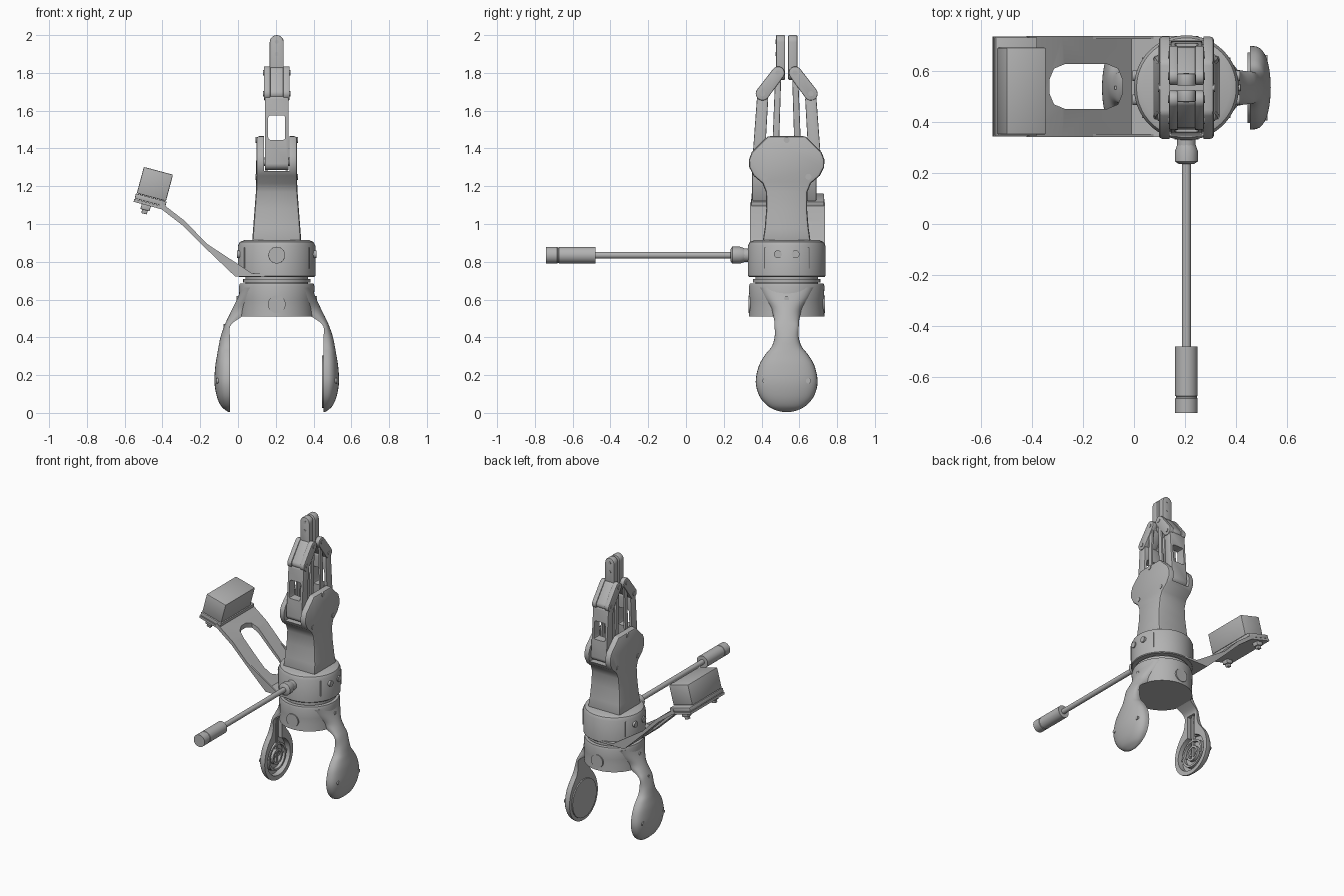
import bpy, bmesh
from math import sin, cos, pi, radians
from mathutils import Vector, Matrix

cube = bpy.data.objects.get("Cube")
if cube:
    bpy.data.objects.remove(cube, do_unlink=True)

grey = bpy.data.materials.new("plain_grey")
grey.use_nodes = True
GREY = (0.45, 0.45, 0.45, 1)
grey.diffuse_color = GREY
grey.node_tree.nodes["Principled BSDF"].inputs["Base Color"].default_value = GREY

CX, CY = 0.205, 0.533   # main vertical axis
made = []


def finish(name, bm, bevel=0.0, segments=2):
    bmesh.ops.recalc_face_normals(bm, faces=bm.faces)
    if bevel:
        sharp = [e for e in bm.edges if e.calc_face_angle(0) > 0.6]
        bmesh.ops.bevel(bm, geom=sharp, offset=bevel, segments=segments,
                        profile=0.5, affect='EDGES', clamp_overlap=True)
    mesh = bpy.data.meshes.new(name)
    bm.to_mesh(mesh)
    bm.free()
    mesh.materials.append(grey)
    ob = bpy.data.objects.new(name, mesh)
    bpy.context.collection.objects.link(ob)
    made.append(ob)
    return ob


def loft(name, rings, bevel=0.0):
    bm = bmesh.new()
    rows = [[bm.verts.new(p) for p in ring] for ring in rings]
    n = len(rows[0])
    for a, b in zip(rows, rows[1:]):
        for i in range(n):
            j = (i + 1) % n
            bm.faces.new((a[i], a[j], b[j], b[i]))
    bm.faces.new(rows[0])
    bm.faces.new(rows[-1])
    return finish(name, bm, bevel)


def place(axis, u, v, w):
    return Vector({'x': (w, u, v), 'y': (u, w, v), 'z': (u, v, w)}[axis])


def turned(name, axis, u, v, profile, seg=32):
    """Round part about an axis; profile lists (radius, position)."""
    turns = [2 * pi * i / seg for i in range(seg)]
    return loft(name, [[place(axis, u + r * cos(t), v + r * sin(t), w) for t in turns]
                       for r, w in profile])


def rod(name, axis, u, v, r, lo, hi, seg=32):
    return turned(name, axis, u, v, [(r, lo), (r, hi)], seg)


def prism(name, axis, pts, lo, hi, bevel=0.0):
    return loft(name, [[place(axis, u, v, w) for u, v in pts] for w in (lo, hi)], bevel)


def box(name, size, loc, bevel=0.0, tilt=0.0):
    bm = bmesh.new()
    bmesh.ops.create_cube(bm, size=1, matrix=Matrix.Diagonal((*size, 1)))
    ob = finish(name, bm, bevel)
    ob.data.transform(Matrix.Translation(loc) @ Matrix.Rotation(tilt, 4, 'Y'))
    return ob


def link(name, axis, ends, lo, hi):
    """Bar with rounded ends; ends lists (u, v, radius)."""
    bm = bmesh.new()
    for u, v, r in ends:
        for i in range(20):
            t = pi * i / 10
            for w in (lo, hi):
                bm.verts.new(place(axis, u + r * cos(t), v + r * sin(t), w))
    bmesh.ops.convex_hull(bm, input=bm.verts)
    bmesh.ops.dissolve_limit(bm, angle_limit=0.02, verts=bm.verts, edges=bm.edges)
    return finish(name, bm, 0.005)


def cut(target, cutter):
    cutter.hide_render = True
    mod = target.modifiers.new("cut", 'BOOLEAN')
    mod.object, mod.operation, mod.solver = cutter, 'DIFFERENCE', 'EXACT'
    bpy.context.view_layer.objects.active = target
    bpy.ops.object.modifier_apply(modifier=mod.name)
    made.remove(cutter)
    bpy.data.objects.remove(cutter, do_unlink=True)


# Hub, swivel neck and collar
turned("lower_hub", 'z', CX, CY, [(0.2, 0.51), (0.197, 0.56), (0.197, 0.6), (0.2, 0.67), (0.195, 0.685)], 64)
turned("swivel_neck", 'z', CX, CY, [(0.165, 0.68), (0.165, 0.69), (0.178, 0.69), (0.178, 0.71),
                                    (0.165, 0.71), (0.165, 0.73)], 64)
turned("collar", 'z', CX, CY, [(0.2, 0.72), (0.205, 0.725), (0.205, 0.885), (0.195, 0.905), (0.17, 0.915)], 64)
for s in (-1, 1):
    rod("hub_cap", 'y', CX, 0.575, 0.047, CY + s * 0.17, CY + s * 0.202)
    for dy in (-0.047, 0.047):
        rod("collar_screw", 'x', CY + dy, 0.84, 0.021, CX + s * 0.18, CX + s * 0.21, 16)
    for dy in (-0.115, 0.115):
        box("collar_slit", (0.012, 0.006, 0.11), (CX + s * 0.167, CY + dy, 0.82))


# Fork legs: rows of height, inner reach, outer reach, half depth
ROWS = [(0.665, 0.1, 0.187, 0.15), (0.61, 0.1, 0.207, 0.125), (0.55, 0.12, 0.235, 0.085),
        (0.5, 0.2, 0.26, 0.068), (0.46, 0.246, 0.278, 0.064), (0.4, 0.248, 0.298, 0.064),
        (0.35, 0.248, 0.308, 0.08), (0.31, 0.248, 0.315, 0.112), (0.25, 0.248, 0.325, 0.147),
        (0.165, 0.248, 0.33, 0.164), (0.09, 0.248, 0.318, 0.145), (0.04, 0.248, 0.297, 0.104),
        (0.015, 0.248, 0.272, 0.06), (0.005, 0.248, 0.256, 0.02)]


def smooth_rows(rows, steps=4):
    rows = [Vector(r) for r in rows]
    out = []
    for i in range(len(rows) - 1):
        a, b, c, d = (rows[max(0, min(k, len(rows) - 1))] for k in range(i - 1, i + 3))
        for k in range(steps):
            t = k / steps
            out.append(b + (c - a) * t / 2 + (a * 2 - b * 5 + c * 4 - d) * t * t / 2
                       + (b * 3 - a - c * 3 + d) * t ** 3 / 2)
    return out + [rows[-1]]


def leg(name, s):
    arcs = [pi * i / 20 for i in range(21)]
    return loft(name, [[(CX + s * (inner + (outer - inner) * max(sin(a), 0) ** 0.65),
                         CY + half * cos(a), z) for a in arcs]
                       for z, inner, outer, half in smooth_rows(ROWS)])


PAD_Z = 0.165
leg("left_leg", 1)
hollow_leg = leg("right_leg", -1)
rod("left_pad_disc", 'x', CY, PAD_Z, 0.138, CX + 0.24, CX + 0.26, 48)
cut(hollow_leg, rod("pad_cutter", 'x', CY, PAD_Z, 0.13, CX - 0.288, CX - 0.2, 48))
cut(hollow_leg, box("groove_cutter", (0.08, 0.07, 0.2), (CX - 0.235, CY, 0.35)))
for r in (0.1, 0.055):
    turned("pad_ring", 'x', CY, PAD_Z, [(r, CX - 0.295), (r, CX - 0.258), (r - 0.015, CX - 0.258),
                                        (r - 0.015, CX - 0.28)])
box("pad_rib", (0.02, 0.25, 0.014), (CX - 0.282, CY, PAD_Z))
box("neck_rib", (0.02, 0.014, 0.36), (CX - 0.272, CY, 0.29))
for s in (-1, 1):
    for dy in (-0.115, 0.115):
        rod("pad_screw", 'x', CY + dy, 0.17, 0.014, CX + s * 0.28, CX + s * 0.318, 16)
    rod("hub_screw", 'x', CY, 0.605, 0.013, CX + s * 0.18, CX + s * 0.212, 16)

# Arm housing with flared head and open finger slot
HALF = [(0.128, 0.9), (0.116, 0.98), (0.108, 1.08), (0.11, 1.17), (0.128, 1.215), (0.175, 1.255),
        (0.198, 1.3), (0.2, 1.34), (0.185, 1.38), (0.1, 1.465)]
outline = [(CY + y, z) for y, z in HALF] + [(CY - y, z) for y, z in reversed(HALF)]
housing = prism("arm_housing", 'x', outline, -0.108, 0.108, 0.014)
for v in housing.data.vertices:
    v.co.x = CX + v.co.x * (1 + max(0, 1.2 - v.co.z) * 0.7)
cut(housing, box("slot_cutter", (0.134, 0.6, 0.3), (CX, CY, 1.43)))
for s in (-1, 1):
    for y, z in ((0, 1.445), (0.115, 1.25), (-0.115, 1.25)):
        rod("housing_screw", 'x', CY + y, z, 0.016, CX + s * 0.09, CX + s * 0.112, 16)

# Two mirrored linkage fingers
for s in (-1, 1):
    root, knee, top = CY + s * 0.15, CY + s * 0.128, CY + s * 0.045
    outer_link = link("outer_link", 'x', [(root, 1.32, 0.033), (knee, 1.66, 0.03)], CX - 0.063, CX + 0.063)
    cut(outer_link, box("window_cutter", (0.09, 0.2, 0.13), (CX, root, 1.51), 0.012))
    rod("root_pin", 'x', root, 1.33, 0.022, CX - 0.075, CX + 0.075, 16)
    for side in (-1, 1):
        lo, hi = CX + side * 0.034, CX + side * 0.068
        link("knuckle_plate", 'x', [(knee, 1.69, 0.036), (top, 1.8, 0.034)], lo, hi)
        link("inner_link", 'x', [(CY + s * 0.062, 1.3, 0.018), (top, 1.78, 0.016)],
             CX + side * 0.046, CX + side * 0.062)
        for y, z in ((knee, 1.69), (top, 1.8)):
            rod("joint_pin", 'x', y, z, 0.014, CX + side * 0.05, CX + side * 0.072, 16)
    link("knuckle_core", 'x', [(knee, 1.69, 0.03), (top, 1.8, 0.03)], CX - 0.036, CX + 0.036)
    link("fingertip", 'y', [(CX, 1.8, 0.037), (CX, 1.963, 0.037)], CY + s * 0.008, CY + s * 0.056)
    for z in (1.9, 1.965):
        rod("tip_screw", 'y', CX, z, 0.011, CY + s * 0.05, CY + s * 0.058, 12)

# Side handle on the front of the collar
rod("rod_mount", 'y', CX, 0.835, 0.036, 0.3, 0.36)
turned("rod_nut", 'y', CX, 0.835, [(0.03, 0.235), (0.045, 0.245), (0.045, 0.285), (0.036, 0.31)], 12)
rod("handle_rod", 'y', CX, 0.835, 0.018, -0.5, 0.25)
turned("handle_grip", 'y', CX, 0.835, [(0.044, -0.74), (0.044, -0.682), (0.041, -0.68), (0.041, -0.674),
                                       (0.044, -0.672), (0.044, -0.48)])

# Sloping bracket with slot and edge flanges
Y0, Y1 = 0.34, 0.735
plate = prism("bracket_plate", 'y', [(0.2, 0.72), (-0.015, 0.722), (-0.17, 0.87), (-0.29, 0.99), (-0.42, 1.09),
                                     (-0.41, 1.115), (-0.28, 1.015), (-0.16, 0.89), (-0.01, 0.74),
                                     (0.2, 0.735)], Y0, Y1)
cut(plate, box("bracket_slot_cutter", (0.285, 0.175, 1), (-0.188, 0.538, 0.9), 0.06))
for y in (Y0, Y1 - 0.012):
    prism("bracket_flange", 'y', [(0.1, 0.722), (-0.015, 0.722), (-0.17, 0.87), (-0.16, 0.892)], y, y + 0.012)

# Tilted sensor box on the bracket
TILT = radians(15)
turn = Matrix.Rotation(TILT, 4, 'Y')


def on_box(x, y, z):
    return Vector((-0.443, y, 1.2)) + turn @ Vector((x, 0, z))


box("sensor_box", (0.16, 0.34, 0.145), on_box(0, 0.52, 0.012), 0.006, TILT)
box("sensor_base", (0.168, 0.385, 0.028), on_box(0, 0.538, -0.076), 0.004, TILT)
box("sensor_foot", (0.17, 0.39, 0.016), on_box(0, 0.538, -0.1), 0, TILT)
for y in (0.38, 0.69):
    box("foot_stud", (0.05, 0.045, 0.03), on_box(-0.015, y, -0.12), 0.004, TILT)
    box("foot_pin", (0.03, 0.025, 0.03), on_box(-0.015, y, -0.14), 0.003, TILT)

# Smooth round surfaces, keep crisp edges
bpy.ops.object.select_all(action='DESELECT')
for ob in made:
    ob.select_set(True)
bpy.context.view_layer.objects.active = made[0]
bpy.ops.object.shade_smooth_by_angle(angle=radians(35))
